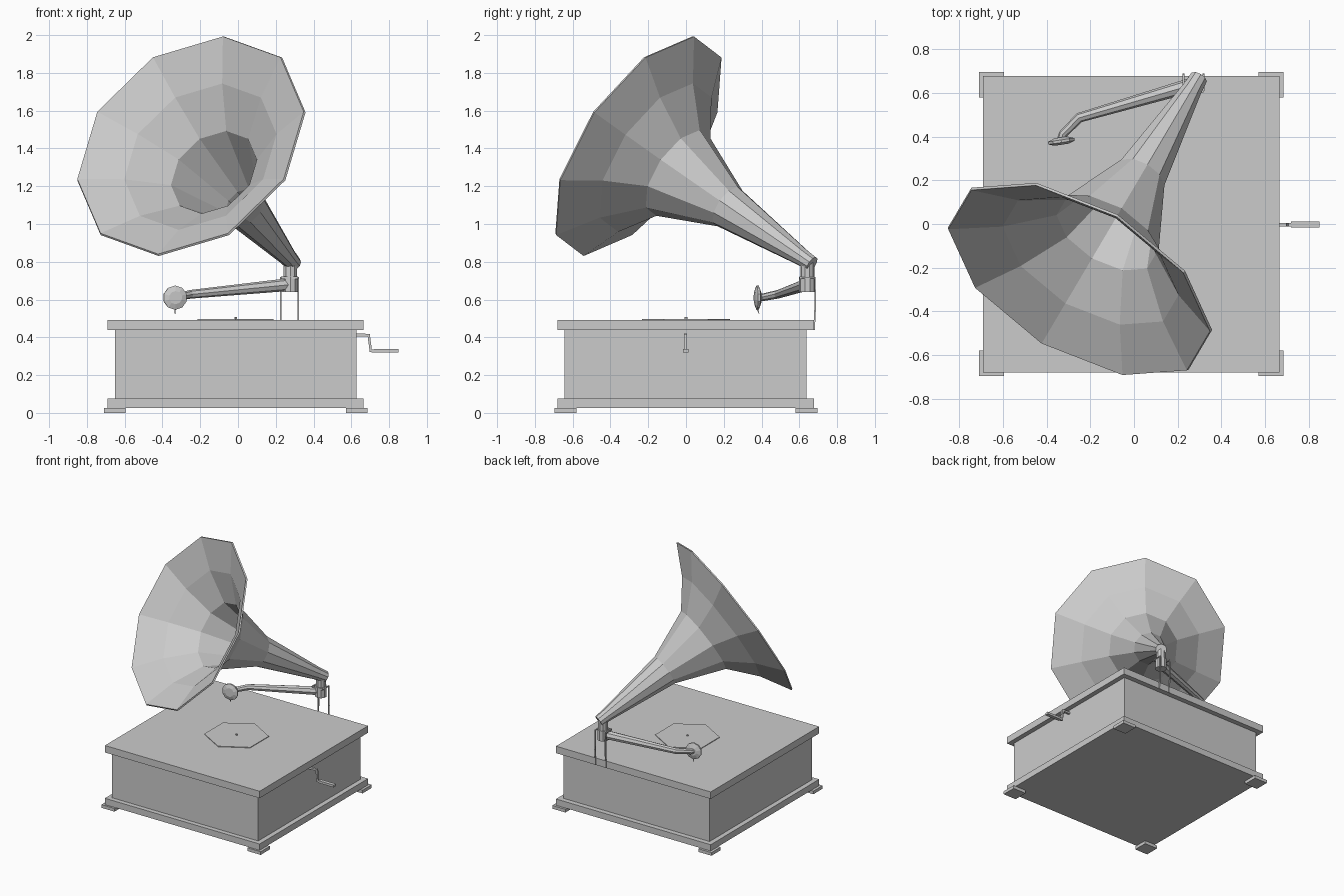
import bpy, bmesh, math
from mathutils import Vector

if "Cube" in bpy.data.objects:
    bpy.data.objects.remove(bpy.data.objects["Cube"])


def make_object(name, bm):
    bmesh.ops.recalc_face_normals(bm, faces=bm.faces)
    mesh = bpy.data.meshes.new(name)
    bm.to_mesh(mesh)
    bm.free()
    ob = bpy.data.objects.new(name, mesh)
    bpy.context.collection.objects.link(ob)
    return ob


def box(name, x0, x1, y0, y1, z0, z1):
    bm = bmesh.new()
    bmesh.ops.create_cube(bm, size=1)
    for v in bm.verts:
        v.co = ((x0 + x1) / 2 + v.co.x * (x1 - x0),
                (y0 + y1) / 2 + v.co.y * (y1 - y0),
                (z0 + z1) / 2 + v.co.z * (z1 - z0))
    return make_object(name, bm)


def loft(name, points, radii, sides, up=(0, 0, 1), phase=0.0, cap_end=True):
    """Skin polygon rings along a path; mitred at the bends."""
    pts = [Vector(p) for p in points]
    bm = bmesh.new()
    rings = []
    for i, p in enumerate(pts):
        before = (p - pts[i - 1]).normalized() if i else Vector()
        after = (pts[i + 1] - p).normalized() if i < len(pts) - 1 else Vector()
        t = (before + after).normalized()
        u = Vector(up)
        u = (u - u.dot(t) * t).normalized()
        w = t.cross(u)
        ring = []
        for k in range(sides):
            a = phase + 2 * math.pi * k / sides
            ring.append(bm.verts.new(p + radii[i] * (math.cos(a) * u + math.sin(a) * w)))
        rings.append(ring)
    for a, b in zip(rings, rings[1:]):
        for k in range(sides):
            n = (k + 1) % sides
            bm.faces.new((a[k], a[n], b[n], b[k]))
    bm.faces.new(rings[0][::-1])
    if cap_end:
        bm.faces.new(rings[-1])
    return make_object(name, bm)


CX = -0.0125  # centre of the cabinet

# Cabinet: base moulding, case, lid
box("base_moulding", CX - .678, CX + .678, -.68, .677, .025, .075)
box("case", CX - .64, CX + .64, -.643, .637, .075, .44)
box("lid", CX - .678, CX + .678, -.68, .677, .438, .493)

# Corner feet
for i, sx in enumerate((-1, 1)):
    for j, sy in enumerate((-1, 1)):
        xs = sorted((CX + sx * .698, CX + sx * .583))
        ys = sorted((sy * .695, sy * .58))
        box(f"foot_{i}{j}", *xs, *ys, 0, .025)

# Six-sided record and its spindle
loft("record", [(CX, 0, .49), (CX, 0, .498)], [.232] * 2, 6, up=(0, 1, 0))
loft("spindle", [(CX, 0, .49), (CX, 0, .507)], [.008] * 2, 6, up=(0, 1, 0))

# Crank and grip
Q = math.pi / 4
loft("crank", [(.62, -.003, .412), (.692, -.003, .412), (.703, -.003, .328), (.735, -.003, .328)],
     [.012] * 4, 4, up=(0, 1, 0), phase=Q)
box("crank_grip", .72, .85, -.016, .012, .319, .337)

# Ten-sided flared horn along a straight tilted axis
start = Vector((.285, .65, .80))
axis = (Vector((-.25, -.255, 1.415)) - start).normalized()
profile = [(-.02, .038), (.05, .042), (.58, .115), (.935, .258), (1.097, .452), (1.216, .67)]
horn = loft("horn", [start + axis * s for s, r in profile], [r for s, r in profile], 10, cap_end=False)
rim = horn.modifiers.new("wall", "SOLIDIFY")
rim.thickness = .012
rim.offset = 0

# Upright pipe joining horn and arm
loft("upright_pipe", [(.277, .642, .70), (.277, .642, .81)], [.037] * 2, 10, up=(0, 1, 0))
loft("pipe_collar", [(.277, .642, .64), (.277, .642, .72)], [.043] * 2, 10, up=(0, 1, 0))

# Tapering tone arm with bent end
loft("tone_arm", [(.277, .64, .68), (-.25, .487, .628), (-.325, .412, .613), (-.333, .385, .61)],
     [.034, .023, .02, .02], 8)

# Sound box and needle
n = Vector((.15, -1, 0)).normalized()
c = Vector((-.333, .379, .61))
loft("sound_box", [c + n * d for d in (-.018, -.006, .006, .016)], [.03, .064, .064, .035], 10)
loft("needle", [(-.333, .372, .56), (-.333, .387, .525)], [.005, .002], 5, up=(0, 1, 0))

# Bent wire brackets holding the pipe to the back of the cabinet
for i, x in enumerate((.227, .318)):
    loft(f"bracket_wire_{i}",
         [(x, .61, .715), (x, .683, .715), (x, .684, .56), (x, .678, .44)],
         [.006] * 4, 4, up=(1, 0, 0), phase=Q)
box("bracket_bar", .227, .318, .602, .612, .709, .721)
